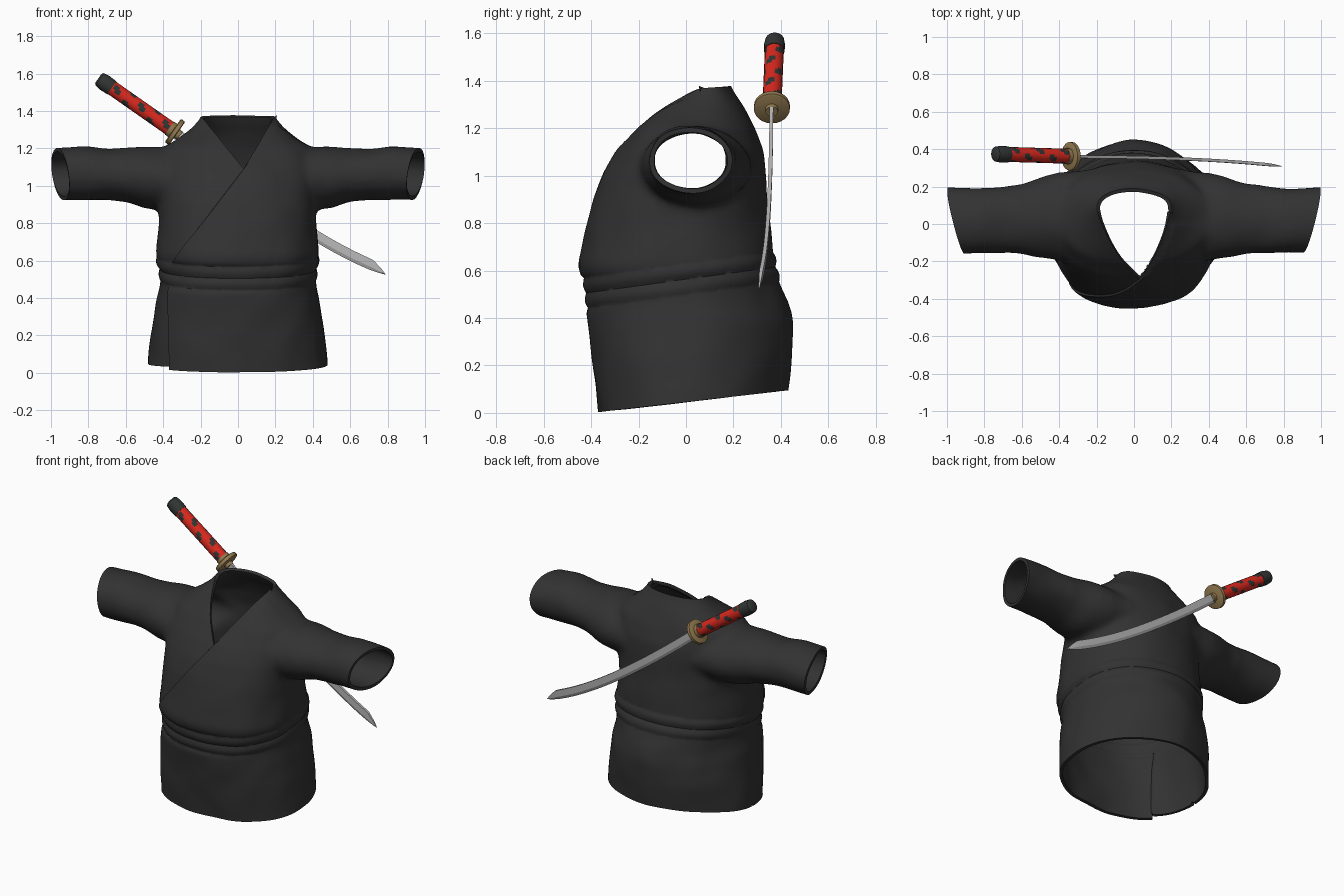
import bpy, bmesh, math
from mathutils import Vector, noise

if "Cube" in bpy.data.objects:
    bpy.data.objects.remove(bpy.data.objects["Cube"])


def material(name, r, g, b):
    m = bpy.data.materials.new(name)
    m.diffuse_color = (r, g, b, 1)
    m.use_nodes = True
    m.node_tree.nodes["Principled BSDF"].inputs["Base Color"].default_value = m.diffuse_color
    return m


CLOTH = material("charcoal cloth", 0.032, 0.032, 0.032)
RED = material("red wrap", 0.70, 0.022, 0.013)
DARK = material("dark grip", 0.03, 0.036, 0.034)
GOLD = material("aged gold", 0.29, 0.195, 0.08)
STEEL = material("steel", 0.47, 0.47, 0.47)


def loft(name, shells, mats, pick=None):
    """Skin each list of rings into a capped solid; pick(row, side) gives the material."""
    bm = bmesh.new()
    for rings in shells:
        rows = [[bm.verts.new(p) for p in ring] for ring in rings]
        n = len(rows[0])
        for j in range(len(rows) - 1):
            for i in range(n):
                k = (i + 1) % n
                f = bm.faces.new((rows[j][i], rows[j][k], rows[j + 1][k], rows[j + 1][i]))
                f.material_index = pick(j, i) if pick else 0
        bm.faces.new(rows[0])
        bm.faces.new(rows[-1])
    bmesh.ops.recalc_face_normals(bm, faces=bm.faces[:])
    me = bpy.data.meshes.new(name)
    bm.to_mesh(me)
    bm.free()
    for m in mats:
        me.materials.append(m)
    ob = bpy.data.objects.new(name, me)
    bpy.context.collection.objects.link(ob)
    return ob


def activate(ob):
    bpy.ops.object.select_all(action='DESELECT')
    ob.select_set(True)
    bpy.context.view_layer.objects.active = ob


def apply_modifier(ob, kind, **settings):
    activate(ob)
    mod = ob.modifiers.new(kind, kind)
    for key, value in settings.items():
        setattr(mod, key, value)
    bpy.ops.object.modifier_apply(modifier=mod.name)


def smooth(ob, degrees=40):
    activate(ob)
    bpy.ops.object.shade_smooth_by_angle(angle=math.radians(degrees))


def power(c, n):
    return math.copysign(abs(c) ** (2 / n), c)


# ---- Robe body: rings (height, half width, front y, back y)
BODY = [(-0.06, .488, -.35, .41), (.1, .478, -.37, .43), (.25, .46, -.388, .45),
        (.38, .437, -.405, .453), (.46, .417, -.415, .435), (.55, .417, -.425, .392),
        (.62, .438, -.447, .373), (.70, .43, -.427, .364), (.80, .42, -.407, .354),
        (.90, .42, -.383, .345), (1.0, .43, -.345, .337), (1.1, .44, -.285, .327),
        (1.2, .405, -.205, .295), (1.25, .325, -.15, .27), (1.3, .262, -.09, .24),
        (1.36, .205, -.01, .195), (1.46, .17, .06, .15)]


def body_ring(z, rx, front, back):
    mid, ry, ring = (front + back) / 2, (back - front) / 2, []
    for i in range(64):
        a = math.tau * i / 64
        n = (1.85 if z < .5 else 2.1) if math.sin(a) > 0 else 2.4
        ring.append((rx * power(math.cos(a), n), mid + ry * power(math.sin(a), n), z))
    return ring


# ---- Sleeves: rings (x, centre y, half depth, centre z, half height)
SLEEVE = [(.2, .05, .25, 1.03, .13), (.4, .04, .235, 1.04, .165), (.5, .035, .215, 1.045, .165),
          (.6, .027, .19, 1.058, .145), (.7, .022, .18, 1.062, .136), (.82, .018, .176, 1.07, .145),
          (1.1, .015, .182, 1.055, .143)]


def sleeve(side):
    return [[(side * x, y + ry * math.cos(math.tau * i / 32), z + rz * math.sin(math.tau * i / 32))
             for i in range(32)] for x, y, ry, z, rz in SLEEVE]


robe = loft("robe", [[body_ring(*r) for r in BODY], sleeve(1), sleeve(-1)], [CLOTH])
apply_modifier(robe, 'REMESH', mode='VOXEL', voxel_size=0.017)
apply_modifier(robe, 'SMOOTH', factor=0.5, iterations=14)

bm = bmesh.new()
bm.from_mesh(robe.data)


def cut(co, no, test=lambda c: True, clear=False):
    faces = [f for f in bm.faces if test(f.calc_center_median())]
    geom = faces + list({e for f in faces for e in f.edges}) + list({v for f in faces for v in f.verts})
    bmesh.ops.bisect_plane(bm, geom=geom, dist=1e-5, plane_co=co, plane_no=no, clear_outer=clear)


# Open the hem, both cuffs and the top of the collar
cut((0, -.38, .002), (0, .115, -1), clear=True)
for s in (1, -1):
    cut((s * .95, .02, 1.06), (s, -.25, -.14), lambda c: c.x * s > .7, True)
cut((0, 0, 1.365), (0, -.06, 1), clear=True)

# Open the V neck
POINT, RIGHT, LEFT = Vector((.03, 0, 1.09)), Vector((-.28, 0, .165)), Vector((.28, 0, .225))
top = lambda c: c.z > 1.0 and abs(c.x) < .4 and c.y < .1
cut(POINT, RIGHT, top)
cut(POINT, LEFT, top)
hole = []
for f in bm.faces:
    c = f.calc_center_median()
    if (c - POINT).dot(RIGHT) > 0 and (c - POINT).dot(LEFT) > 0 and c.y < .1:
        hole.append(f)
bmesh.ops.delete(bm, geom=hole, context='FACES')

# Crease lines for the crossed front, the skirt overlap and the sash
for d in (0, .005):
    cut((.03 + d, 0, 1.09), (.52, 0, -.40), lambda c: c.y < 0 and .52 < c.z < 1.12 and abs(c.x) < .42)
    cut((-.37 + d, 0, 0), (1, 0, 0), lambda c: c.y < 0 and c.z < .52)
cut((0, 0, .0457), (0, .05, -1), lambda c: c.y < 0 and c.x < -.37 and c.z < .3, True)
for d in (-.064, 0, .064):
    cut((0, -.42, .505 + d), (0, -.1375, 1), lambda c: c.z < .8)

# Raise the overlapping cloth and the two soft sash folds, with slight cloth unevenness
bm.normal_update()
moves = []
for v in bm.verts:
    x, y, z = v.co
    s = z - .505 - .1375 * (y + .42)
    lift = .007 * noise.noise(v.co * 6)
    if abs(s) < .063:
        lift += .010 * abs(math.sin(math.pi * s / .064))
    elif y < 0 and x > max(-.37, .03 + (z - 1.09) * .77) + .003:
        lift += .010 * min(1, max(0, (.4 - x) / .4)) * min(1, (abs(s) - .063) / .02)
    moves.append((v, v.normal * lift))
for v, d in moves:
    v.co += d
bm.to_mesh(robe.data)
bm.free()
apply_modifier(robe, 'SOLIDIFY', thickness=0.02, offset=-1)
smooth(robe, 50)

# ---- Sword on the back: rings around an axis running from pommel to guard
START = Vector((-.74, .374, 1.57))
AXIS = (Vector((-.34, .362, 1.29)) - START).normalized()
SIDE = Vector((0, 1, 0))
UP = AXIS.cross(SIDE).normalized()


def axis_ring(t, r, n=18):
    return [START + AXIS * t + (SIDE * math.cos(math.tau * i / n) + UP * math.sin(math.tau * i / n)) * r
            for i in range(n)]


def wrap_colour(j, i):
    u, w = (i + 3 * (j // 5)) % 6, j % 5
    return 1 if abs(u - 2) + abs(w - 2) <= 1 or (u, w) in ((1, 1), (3, 3)) else 0


def turned(name, profile, mat, n=18):
    smooth(loft(name, [[axis_ring(t, r, n) for t, r in profile]], [mat]))


grip = loft("sword_grip", [[axis_ring(.07 + .4 * j / 25, .040) for j in range(26)]],
            [RED, DARK], wrap_colour)
smooth(grip)
turned("sword_pommel", [(-.008, .03), (0, .04), (.035, .045), (.08, .043)], DARK)
turned("sword_collar", [(.455, .043), (.485, .043)], GOLD)
turned("sword_guard", [(.478, .068), (.482, .076), (.502, .076), (.506, .068)], GOLD, 24)
turned("blade_collar", [(.5, .028), (.525, .026)], GOLD)

# Curved single-edged blade: the spine slopes down to meet the edge at the tip
P0, P1, P2 = Vector((-.36, .36, 1.302)), Vector((.375, .358, .69)), Vector((.795, .308, .545))
rings = []
for j in range(33):
    t = j / 32
    p = P0 * (1 - t) ** 2 + P1 * 2 * t * (1 - t) + P2 * t * t
    d = ((P1 - P0) * (1 - t) + (P2 - P1) * t).normalized()
    up = Vector((-d.z, 0, d.x))
    tip = min(1, (1 - t) / .1) ** .8
    edge, width, thick = -.027 + .006 * (1 - tip), .002 + .055 * tip, .002 + .006 * tip
    spine, ridge = p + up * (edge + width), p + up * (edge + width * .3)
    rings.append([spine + SIDE * thick, ridge + SIDE * thick, p + up * edge,
                  ridge - SIDE * thick, spine - SIDE * thick])
smooth(loft("sword_blade", [rings], [STEEL]), 20)
